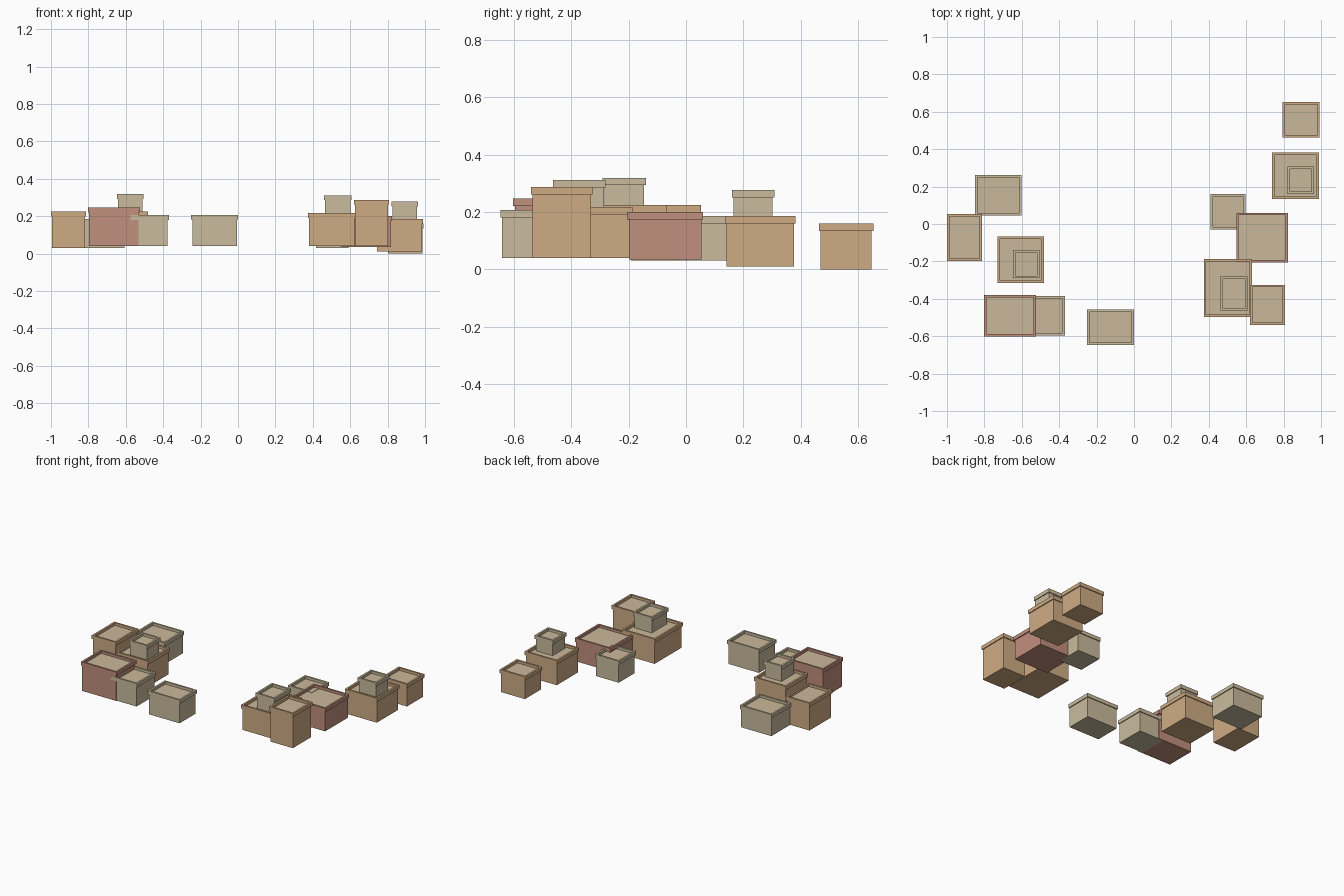
import bpy
import bmesh

if "Cube" in bpy.data.objects:
    bpy.data.objects.remove(bpy.data.objects["Cube"], do_unlink=True)


def srgb(r, g, b):
    return tuple((c / 255) ** 2.2 for c in (r, g, b)) + (1.0,)


def make_material(name, colour):
    mat = bpy.data.materials.new(name)
    mat.use_nodes = True
    mat.diffuse_color = colour
    mat.node_tree.nodes["Principled BSDF"].inputs["Base Color"].default_value = colour
    return mat


beige = make_material("beige plaster", srgb(200, 186, 156))
tan = make_material("tan plaster", srgb(206, 170, 131))
red = make_material("red plaster", srgb(192, 142, 124))
roof = make_material("roof clay", srgb(201, 183, 153))

OVERHANG = 0.006      # parapet sticks out past the wall
PARAPET = 0.026       # parapet height
RIM = 0.013           # parapet thickness
RECESS = 0.018        # roof sunk below the parapet top


def house(name, wall, x, y, base, top):
    """Flat-roofed house: stacked rectangular rings from floor to sunken roof."""
    rings = [(OVERHANG, base), (OVERHANG, top - PARAPET), (0, top - PARAPET),
             (0, top), (RIM, top), (RIM, top - RECESS)]
    bm = bmesh.new()
    loops = []
    for inset, z in rings:
        x0, x1, y0, y1 = x[0] + inset, x[1] - inset, y[0] + inset, y[1] - inset
        loops.append([bm.verts.new((px, py, z))
                      for px, py in ((x0, y0), (x1, y0), (x1, y1), (x0, y1))])
    for low, high in zip(loops, loops[1:]):
        for i in range(4):
            j = (i + 1) % 4
            bm.faces.new((low[i], low[j], high[j], high[i]))
    bm.faces.new(reversed(loops[0]))
    bm.faces.new(loops[-1]).material_index = 1
    mesh = bpy.data.meshes.new(name)
    bm.to_mesh(mesh)
    bm.free()
    mesh.materials.append(wall)
    mesh.materials.append(roof)
    obj = bpy.data.objects.new(name, mesh)
    bpy.context.collection.objects.link(obj)
    return top - RECESS


# Left cluster, from back to front
house("back_corner_house", tan, (.795, .993), (.463, .653), 0, .16)
floor = house("back_large_house", tan, (.737, .988), (.135, .382), .01, .185)
house("back_upper_room", beige, (.82, .963), (.16, .308), floor, .277)
house("inner_beige_house", beige, (.41, .597), (-.03, .16), .03, .185)
house("left_red_house", red, (.547, .824), (-.205, .06), .035, .2)
floor = house("front_large_house", tan, (.373, .63), (-.497, -.187), .04, .217)
house("front_upper_room", beige, (.46, .608), (-.463, -.28), floor, .311)
house("tall_tan_house", tan, (.62, .807), (-.54, -.325), .04, .287)

# Right cluster, from front to back
house("lone_front_house", beige, (-.25, 0), (-.647, -.457), .04, .207)
house("right_red_house", red, (-.802, -.525), (-.602, -.38), .04, .246)
house("front_beige_house", beige, (-.575, -.37), (-.597, -.384), .04, .205)
floor = house("middle_house", tan, (-.73, -.482), (-.315, -.068), .04, .225)
house("middle_upper_room", beige, (-.647, -.505), (-.29, -.14), floor, .319)
house("back_beige_house", beige, (-.85, -.602), (.045, .262), .03, .185)
house("side_tan_house", tan, (-1, -.813), (-.198, .053), .03, .225)
